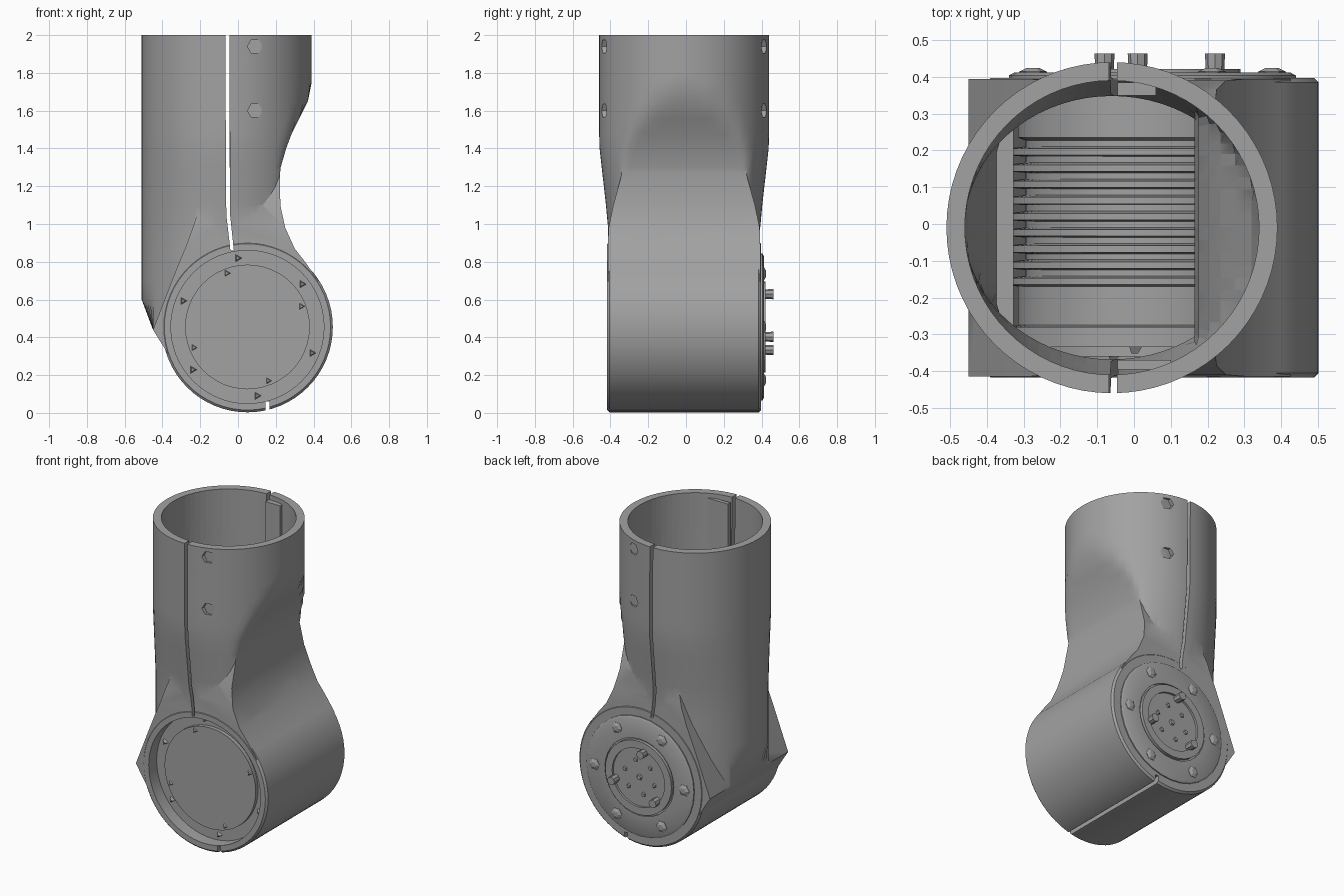
import bpy, bmesh, math
from mathutils import Vector

if "Cube" in bpy.data.objects:
    bpy.data.objects.remove(bpy.data.objects["Cube"], do_unlink=True)

grey = bpy.data.materials.new("satin grey")
grey.use_nodes = True
grey.diffuse_color = (0.36, 0.36, 0.36, 1)
grey.node_tree.nodes["Principled BSDF"].inputs["Base Color"].default_value = (0.36, 0.36, 0.36, 1)

AXIS = Vector((0.05, 0, 0.455))   # centre of the sideways joint
TUBE_X, MID_Y = -0.06, -0.01      # centre of the upright tube


def finish(name, bm, smooth=True):
    bmesh.ops.recalc_face_normals(bm, faces=bm.faces)
    mesh = bpy.data.meshes.new(name)
    bm.to_mesh(mesh)
    bm.free()
    mesh.materials.append(grey)
    ob = bpy.data.objects.new(name, mesh)
    bpy.context.collection.objects.link(ob)
    if smooth:
        shade(ob)
    return ob


def shade(ob):
    bpy.ops.object.select_all(action='DESELECT')
    ob.select_set(True)
    bpy.context.view_layer.objects.active = ob
    bpy.ops.object.shade_smooth_by_angle(angle=math.radians(30))


def loft(name, rings, smooth=False):
    """Skin a list of equal-length point rings and cap both ends."""
    bm = bmesh.new()
    loops = [[bm.verts.new(p) for p in ring] for ring in rings]
    n = len(loops[0])
    for a, b in zip(loops, loops[1:]):
        for i in range(n):
            j = (i + 1) % n
            bm.faces.new((a[i], a[j], b[j], b[i]))
    bm.faces.new(loops[0])
    bm.faces.new(loops[-1])
    return finish(name, bm, smooth)


def rect_loft(name, rows):
    """Rows of z, left x, right x, low y, high y."""
    return loft(name, [[(l, a, z), (r, a, z), (r, b, z), (l, b, z)]
                       for z, l, r, a, b in rows])


def box(name, x, y, z):
    return rect_loft(name, [(h, *x, *y) for h in z])


def turned(name, profile, sides=48, centre=AXIS, smooth=True):
    """Lathe (radius, y) points around a line along y."""
    turn = 2 * math.pi / sides
    return loft(name, [[(centre.x + r * math.cos(i * turn), y, centre.z + r * math.sin(i * turn))
                        for i in range(sides)] for r, y in profile], smooth)


def polar(radius, degrees):
    a = math.radians(degrees)
    return AXIS + Vector((radius * math.cos(a), 0, radius * math.sin(a)))


def lerp(table, z):
    for (z0, v0), (z1, v1) in zip(table, table[1:]):
        if z <= z1:
            t = max(0, (z - z0) / (z1 - z0))
            return v0 + (v1 - v0) * t
    return table[-1][1]


def combine(target, other, operation):
    mod = target.modifiers.new(operation, 'BOOLEAN')
    mod.operation, mod.solver, mod.object = operation, 'EXACT', other
    deps = bpy.context.evaluated_depsgraph_get()
    mesh = bpy.data.meshes.new_from_object(target.evaluated_get(deps))
    target.modifiers.clear()
    target.data = mesh
    bpy.data.objects.remove(other, do_unlink=True)


# Side outlines of the tube, with the hollow neck on the right
NECK = [(0.44, 0.4), (0.7, 0.41), (0.87, 0.3), (0.98, 0.25), (1.1, 0.222), (1.2, 0.215), (1.3, 0.226),
        (1.4, 0.255), (1.48, 0.285), (1.56, 0.325), (1.65, 0.37), (1.75, 0.39), (1.8, 0.4)]
HEEL = [(0.44, -0.45), (0.6, -0.51)]
INNER_HEEL = [(0.5, -0.345), (0.9, -0.46)]
FLATTEN = [(1.0, 0.895), (1.42, 1.0)]


def tube(name, radius, heights, left, inset):
    rings = []
    for z in heights:
        ring = []
        for i in range(72):
            a = i * math.pi / 36
            x = TUBE_X + radius * math.cos(a)
            x = max(lerp(left, z), min(x, lerp(NECK, z) - inset))
            ring.append((x, MID_Y + radius * lerp(FLATTEN, z) * math.sin(a), z))
        rings.append(ring)
    return loft(name, rings)


# Main shell: upright tube, flaring shoulder and sideways barrel
levels = [z for z, _ in NECK]
shell = tube("joint_shell", 0.45, [0.44, 0.6] + levels[1:] + [2.0], HEEL, 0)
shoulder = rect_loft("shoulder", [
    (0.2, -0.3, 0.2, -0.414, 0.394), (0.44, -0.45, 0.4, -0.414, 0.394),
    (0.7, -0.35, 0.425, -0.414, 0.394), (0.8, -0.31, 0.355, -0.414, 0.394),
    (0.87, -0.28, 0.3, -0.414, 0.394), (0.98, -0.24, 0.25, -0.41, 0.39),
    (1.1, -0.2, 0.224, -0.385, 0.365), (1.3, -0.15, 0.222, -0.33, 0.31)])
barrel = turned("barrel", [(0.44, -0.417), (0.452, -0.405), (0.452, 0.385), (0.44, 0.397)], 64)
combine(shell, shoulder, 'UNION')
combine(shell, barrel, 'UNION')

# Hollow out the tube and barrel
combine(shell, tube("tube_bore", 0.4, [0.6, 0.75] + levels[2:] + [2.1], INNER_HEEL, 0.05), 'DIFFERENCE')
combine(shell, turned("barrel_bore", [(0.405, -0.6), (0.405, 0.36)], 64), 'DIFFERENCE')

# Parting seams through the tube and under the barrel
combine(shell, rect_loft("tube_seam", [(0.86, -0.04, -0.022, -0.7, 0.7),
        (1.05, -0.062, -0.042, -0.7, 0.7), (2.1, -0.068, -0.046, -0.7, 0.7)]), 'DIFFERENCE')
combine(shell, box("barrel_seam", (0.145, 0.167), (-0.7, 0.7), (-0.1, 0.06)), 'DIFFERENCE')

# Screw sockets beside the seam, front and back
for side in (-1, 1):
    for z in (1.6, 1.94):
        ends = sorted([MID_Y + side * 0.41, MID_Y + side * 0.47])
        socket = turned("socket", [(0.04, y) for y in ends], 6, Vector((0.09, 0, z)))
        combine(shell, socket, 'DIFFERENCE')
shade(shell)

# Overlapping lips inside the seam
box("back_seam_lip", (-0.045, 0.06), (0.35, 0.385), (1.3, 1.97))
box("front_seam_lip", (-0.045, 0.1), (-0.395, -0.37), (1.3, 1.97))

# Finned motor with a recessed front disc
motor = [(0.0005, -0.36), (0.33, -0.36), (0.33, -0.335), (0.407, -0.335), (0.407, -0.28),
         (0.365, -0.275), (0.365, -0.17)]
for i in range(9):
    y = -0.165 + i * 0.044
    motor += [(0.395, y), (0.395, y + 0.018), (0.345, y + 0.024), (0.345, y + 0.04)]
motor += [(0.365, 0.235), (0.365, 0.375), (0.0005, 0.375)]
turned("finned_motor", motor)

# Stepped back cover
turned("back_cover", [(0.0005, 0.37), (0.39, 0.37), (0.39, 0.404), (0.375, 0.412), (0.25, 0.412),
                      (0.25, 0.402), (0.24, 0.402), (0.24, 0.422), (0.19, 0.422),
                      (0.19, 0.408), (0.0005, 0.408)], 32)

# Fasteners around the joint
for i in range(6):
    turned("cover_bolt", [(0.04, 0.39), (0.038, 0.414), (0.018, 0.424)], 6, polar(0.325, 60 * i), False)
    turned("hub_bolt", [(0.02, 0.4), (0.012, 0.416)], 5, polar(0.11, 60 * i + 15), False)
    turned("ring_screw", [(0.012, -0.352), (0.025, -0.33)], 3, polar(0.368, 60 * i + 38), False)
for i in range(4):
    turned("disc_screw", [(0.012, -0.368), (0.024, -0.355)], 3, polar(0.305, 90 * i + 21), False)
for i in range(3):
    turned("locating_pin", [(0.025, 0.4), (0.027, 0.463)], 8, polar(0.178, 120 * i - 17), False)
turned("hub_screw", [(0.025, 0.4), (0.015, 0.418)], 6, AXIS, False)
